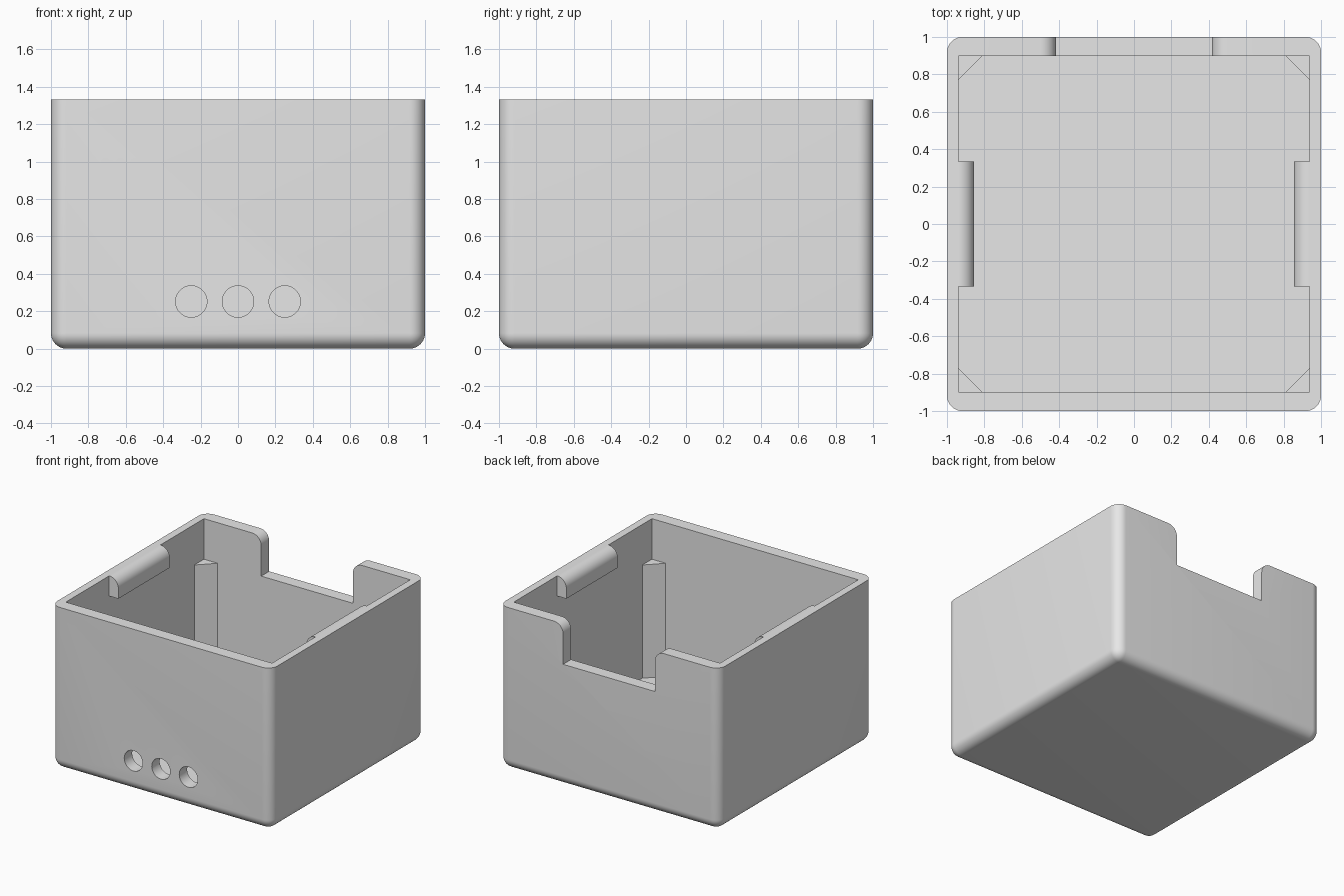
import bpy, bmesh, math
from mathutils import Matrix

cube = bpy.data.objects.get("Cube")
if cube:
    bpy.data.objects.remove(cube, do_unlink=True)

H = 1.333          # overall height
R = 0.083          # outer fillet radius
IX, IY = 0.9375, 0.897   # inner half sizes
FLOOR = 0.07

grey = bpy.data.materials.new("light grey plastic")
grey.use_nodes = True
COLOUR = (0.8, 0.8, 0.8, 1)
grey.diffuse_color = COLOUR
grey.node_tree.nodes["Principled BSDF"].inputs["Base Color"].default_value = COLOUR


def finish(name, bm):
    """Turn a bmesh into a named object."""
    bmesh.ops.recalc_face_normals(bm, faces=bm.faces)
    mesh = bpy.data.meshes.new(name)
    bm.to_mesh(mesh)
    bm.free()
    mesh.materials.append(grey)
    obj = bpy.data.objects.new(name, mesh)
    bpy.context.collection.objects.link(obj)
    return obj


def block(name, lo, hi, rounded=None):
    """Box between two corners; edges chosen by the rule are filleted."""
    bm = bmesh.new()
    bmesh.ops.create_cube(bm, size=1)
    for v in bm.verts:
        v.co = [lo[i] if v.co[i] < 0 else hi[i] for i in range(3)]
    if rounded:
        edges = [e for e in bm.edges if rounded(e.verts[0].co, e.verts[1].co)]
        bmesh.ops.bevel(bm, geom=edges, offset=R, segments=10, profile=0.5,
                        affect='EDGES')
    return finish(name, bm)


def prism(name, points, vec):
    """Extrude a flat outline along a vector."""
    bm = bmesh.new()
    face = bm.faces.new([bm.verts.new(p) for p in points])
    out = bmesh.ops.extrude_face_region(bm, geom=[face])
    bmesh.ops.translate(bm, vec=vec,
                        verts=[g for g in out["geom"] if isinstance(g, bmesh.types.BMVert)])
    return finish(name, bm)


def arc(cx, cz, a0, a1, n=10):
    """Points on a fillet arc, angles in degrees."""
    angles = [math.radians(a0 + (a1 - a0) * i / n) for i in range(n + 1)]
    return [(cx + R * math.cos(a), cz + R * math.sin(a)) for a in angles]


def cut(target, cutter):
    mod = target.modifiers.new("cut " + cutter.name, 'BOOLEAN')
    mod.operation = 'DIFFERENCE'
    mod.solver = 'EXACT'
    mod.object = cutter
    bpy.context.view_layer.objects.active = target
    bpy.ops.object.modifier_apply(modifier=mod.name)
    bpy.data.objects.remove(cutter, do_unlink=True)


def smooth(obj):
    bpy.ops.object.select_all(action='DESELECT')
    obj.select_set(True)
    bpy.context.view_layer.objects.active = obj
    bpy.ops.object.shade_smooth_by_angle(angle=math.radians(30))


# Shell: all edges rounded except those around the open top
shell = block("box_shell", (-1, -1, 0), (1, 1, H),
              lambda a, b: min(a.z, b.z) < 0.01)

# Inner cavity
cut(shell, block("cavity", (-IX, -IY, FLOOR), (IX, IY, H + 0.2)))

# Notch in the back wall, flared by fillets at the rim
side = arc(0.417 + R, H - R, 180, 90)
right = [(0.417, 1.0)] + side + [(0.417 + R, H + 0.1)]
outline = right + [(-x, z) for x, z in reversed(right)]
cut(shell, prism("notch", [(x, 0.8, z) for x, z in outline], (0, 0.4, 0)))

# Three round holes low in the front wall
for x in (-0.25, 0, 0.25):
    bm = bmesh.new()
    bmesh.ops.create_cone(bm, cap_ends=True, segments=48, radius1=0.084,
                          radius2=0.084, depth=0.3,
                          matrix=Matrix.Translation((x, -0.95, 0.252))
                          @ Matrix.Rotation(math.pi / 2, 4, 'X'))
    cut(shell, finish("hole", bm))
smooth(shell)

for sx, label in ((1, "left"), (-1, "right")):
    # Snap rib inside each side wall: rounded above, flat below
    wall = IX + 0.02
    rib = [(wall, H - 2 * R), (IX - R, H - 2 * R)]
    rib += arc(IX, H - R, 180, 90) + [(wall, H - 0.001)]
    smooth(prism(label + "_snap_rib",
                 [(sx * x, -0.333, z) for x, z in rib], (0, 0.666, 0)))

    # Triangular corner posts
    for sy, end in ((-1, "front"), (1, "back")):
        post = [(IX, IY), (IX - 0.125, IY), (IX, IY - 0.125)]
        prism(end + "_" + label + "_post",
              [(sx * x, sy * y, FLOOR) for x, y in post], (0, 0, 1.0 - FLOOR))
